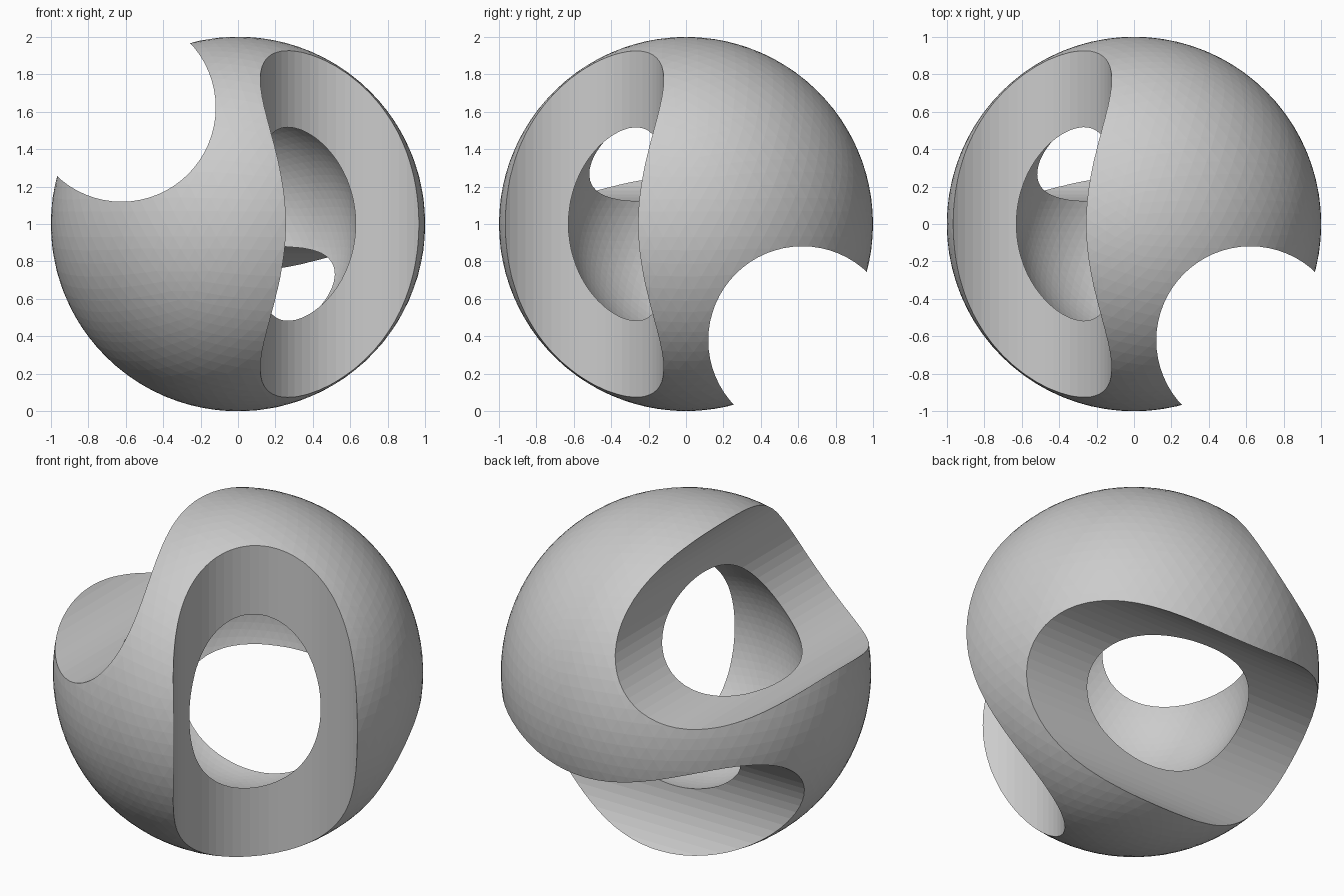
import bpy
from math import pi

if "Cube" in bpy.data.objects:
    bpy.data.objects.remove(bpy.data.objects["Cube"])

OFFSET, HOLE_R, INNER_R = 0.622, 0.503, 0.64


def cut(target, cutter):
    mod = target.modifiers.new("cut", "BOOLEAN")
    mod.operation = "DIFFERENCE"
    mod.solver = "EXACT"
    mod.object = cutter
    cutter.hide_render = True
    bpy.context.view_layer.objects.active = target
    bpy.ops.object.modifier_apply(modifier=mod.name)
    bpy.data.objects.remove(cutter, do_unlink=True)


# Outer ball
bpy.ops.mesh.primitive_ico_sphere_add(subdivisions=5, radius=1, location=(0, 0, 1))
ball = bpy.context.object
ball.name = "pierced_hollow_ball"

# Hollow core
bpy.ops.mesh.primitive_ico_sphere_add(subdivisions=5, radius=INNER_R, location=(0, 0, 1))
cut(ball, bpy.context.object)

# Three mutually perpendicular round channels, along z, y and x
channels = [
    ((OFFSET, -OFFSET, 1), (0, 0, 0)),
    ((-OFFSET, 0, 1 + OFFSET), (pi / 2, 0, 0)),
    ((0, OFFSET, 1 - OFFSET), (0, pi / 2, 0)),
]
for loc, rot in channels:
    bpy.ops.mesh.primitive_cylinder_add(vertices=64, radius=HOLE_R, depth=3,
                                        location=loc, rotation=rot)
    cut(ball, bpy.context.object)

# Soft facets with crisp rims
bpy.ops.object.select_all(action="DESELECT")
ball.select_set(True)
bpy.context.view_layer.objects.active = ball
bpy.ops.object.shade_flat()
